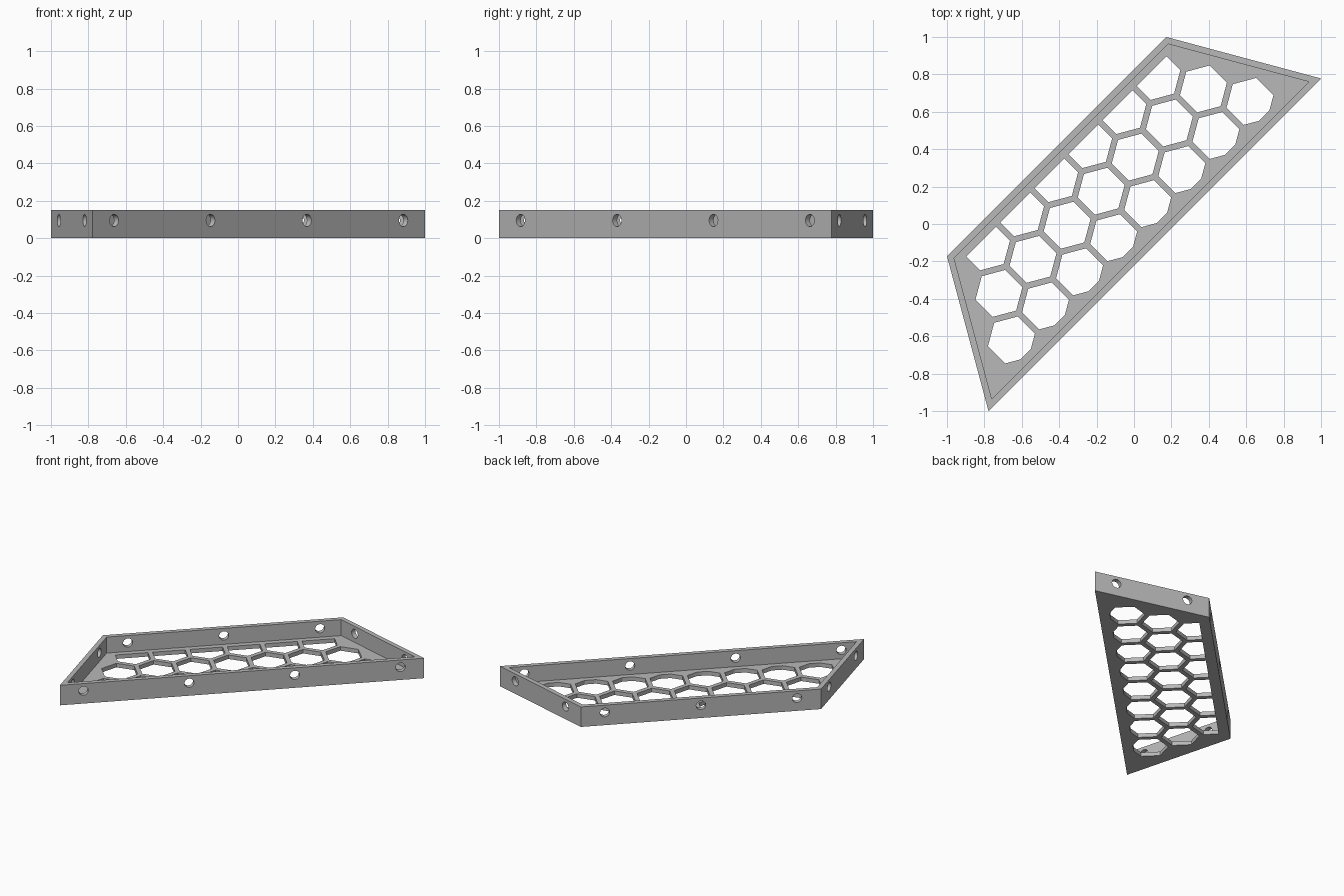
import bpy, bmesh, math
from mathutils import Vector, Matrix

cube = bpy.data.objects.get("Cube")
if cube:
    bpy.data.objects.remove(cube)

HEIGHT, FLOOR, WALL, MARGIN = 0.15, 0.03, 0.034, 0.074
PITCH, HEX_RADIUS = 0.2577, 0.13
HOLE_RADIUS, HOLE_Z = 0.033, 0.095

# Trapezoid outline, counter-clockwise
outline = [Vector(p) for p in ((-1, -0.172), (-0.778, -1), (1, 0.778), (0.172, 1))]

grey = bpy.data.materials.new("Plain grey")
grey.use_nodes = True
colour = (0.48, 0.48, 0.48, 1)
grey.diffuse_color = colour
grey.node_tree.nodes["Principled BSDF"].inputs["Base Color"].default_value = colour


def inward(a, b):
    d = (b - a).normalized()
    return Vector((-d.y, d.x))


def inset(points, distance):
    """Move every side of a polygon inwards by the same distance."""
    result = []
    for i, p in enumerate(points):
        n1 = inward(points[i - 1], p)
        n2 = inward(p, points[(i + 1) % len(points)])
        result.append(p + (n1 + n2) * distance / (1 + n1.dot(n2)))
    return result


def add_polygon(bm, points, z):
    bm.faces.new([bm.verts.new((p.x, p.y, z)) for p in points])


def raise_faces(bm, height):
    """Extrude all flat faces into closed prisms."""
    made = bmesh.ops.extrude_face_region(bm, geom=bm.faces[:], use_keep_orig=True)
    moved = [g for g in made["geom"] if isinstance(g, bmesh.types.BMVert)]
    bmesh.ops.translate(bm, verts=moved, vec=(0, 0, height))
    bmesh.ops.recalc_face_normals(bm, faces=bm.faces[:])


def make_object(name, bm):
    mesh = bpy.data.meshes.new(name)
    bm.to_mesh(mesh)
    bm.free()
    mesh.materials.append(grey)
    obj = bpy.data.objects.new(name, mesh)
    bpy.context.collection.objects.link(obj)
    return obj


def prism(name, points, z, height):
    bm = bmesh.new()
    add_polygon(bm, points, z)
    raise_faces(bm, height)
    return make_object(name, bm)


# Solid block and the cavity that leaves floor and walls
tray = prism("tray", outline, 0, HEIGHT)
cavity = prism("cavity_cutter", inset(outline, WALL), FLOOR, HEIGHT)

# Honeycomb openings: three rows parallel to the long side, trimmed along both long walls
along = Vector((math.cos(math.pi / 4), math.sin(math.pi / 4)))
across = Vector((-along.y, along.x))
row_offset = 0.025
bm = bmesh.new()
for row, count in enumerate((8, 7, 6)):
    for i in range(count):
        centre = (along * (i - (count - 1) / 2) * PITCH
                  + across * (row_offset + row * PITCH * math.sqrt(3) / 2))
        corners = [centre + HEX_RADIUS * Vector((math.cos(a), math.sin(a)))
                   for a in (math.radians(15 + 60 * k) for k in range(6))]
        add_polygon(bm, corners, -FLOOR)
border = inset(outline, MARGIN)
for a, b in ((border[1], border[2]), (border[3], border[0])):
    bmesh.ops.bisect_plane(bm, geom=bm.verts[:] + bm.edges[:] + bm.faces[:],
                           plane_co=(a.x, a.y, 0), plane_no=inward(a, b).to_3d(),
                           clear_inner=True)
raise_faces(bm, FLOOR * 3)
honeycomb = make_object("honeycomb_cutter", bm)

# Round screw holes through each wall, as fractions along that wall
hole_spots = ((0.19, 0.81), (0.065, 0.355, 0.645, 0.935), (0.19, 0.81), (0.1, 0.5, 0.9))
bm = bmesh.new()
for i, spots in enumerate(hole_spots):
    a, b = outline[i], outline[(i + 1) % 4]
    turn = inward(a, b).to_3d().to_track_quat("Z", "Y").to_matrix().to_4x4()
    for t in spots:
        p = a.lerp(b, t)
        bmesh.ops.create_cone(bm, cap_ends=True, segments=24, radius1=HOLE_RADIUS,
                              radius2=HOLE_RADIUS, depth=WALL * 4,
                              matrix=Matrix.Translation((p.x, p.y, HOLE_Z)) @ turn)
screw_holes = make_object("screw_hole_cutter", bm)

# Cut everything, keep the result as a plain mesh
cutters = (cavity, honeycomb, screw_holes)
for cutter in cutters:
    cutter.hide_render = True
    mod = tray.modifiers.new(cutter.name, "BOOLEAN")
    mod.operation = "DIFFERENCE"
    mod.solver = "EXACT"
    mod.object = cutter
depsgraph = bpy.context.evaluated_depsgraph_get()
cut_mesh = bpy.data.meshes.new_from_object(tray.evaluated_get(depsgraph))
tray.modifiers.clear()
tray.data = cut_mesh
for cutter in cutters:
    bpy.data.objects.remove(cutter)

# Smooth the hole walls, keep all other edges sharp
bpy.ops.object.select_all(action="DESELECT")
tray.select_set(True)
bpy.context.view_layer.objects.active = tray
bpy.ops.object.shade_smooth_by_angle(angle=math.radians(30))
